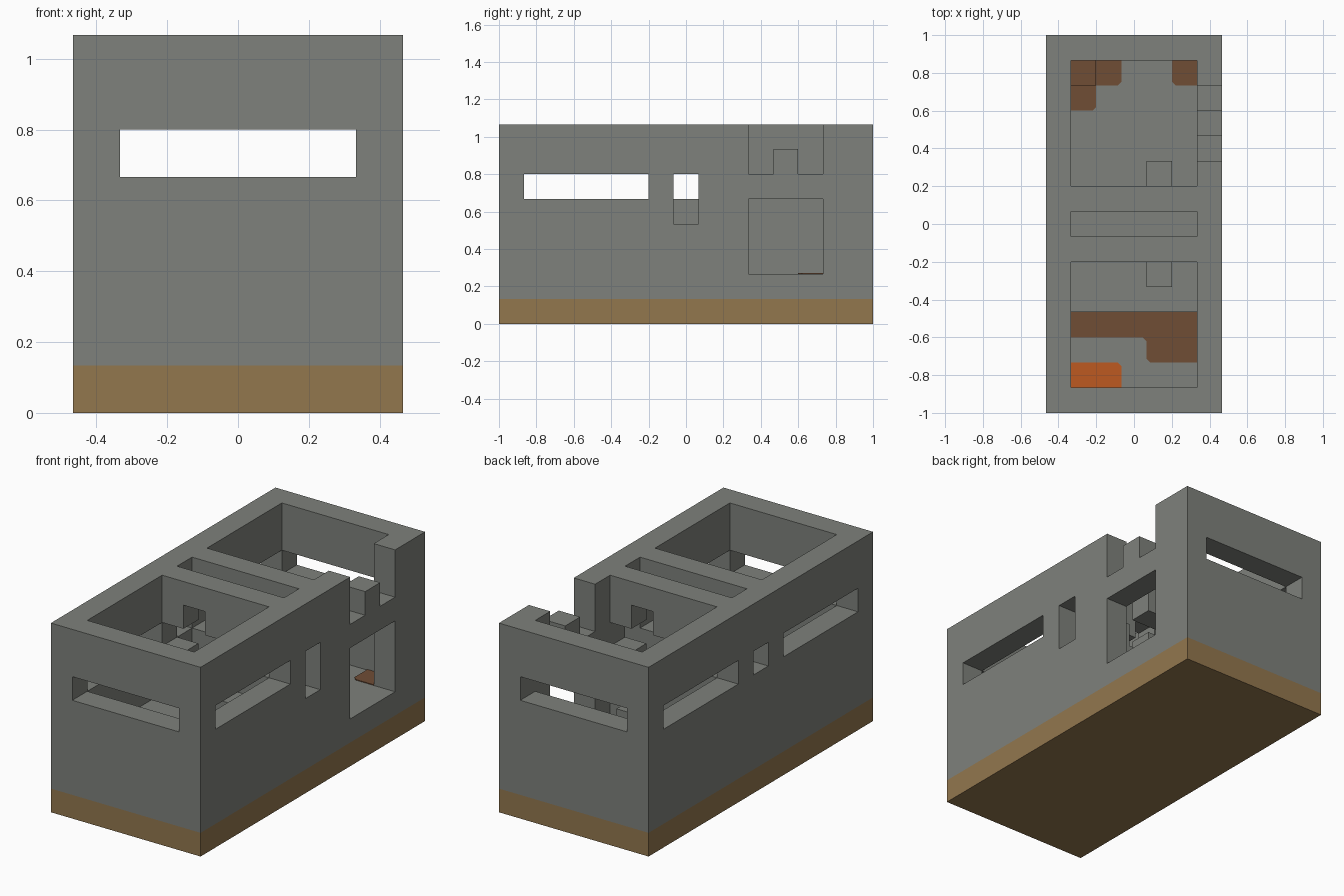
import bpy
import bmesh
from itertools import product
from mathutils import Vector

cube = bpy.data.objects.get("Cube")
if cube:
    bpy.data.objects.remove(cube, do_unlink=True)

U = 2 / 15            # one building block
W, D, H = 7, 15, 8    # size in blocks


def material(name, rgb):
    m = bpy.data.materials.new(name)
    m.use_nodes = True
    m.diffuse_color = (*rgb, 1)
    m.node_tree.nodes["Principled BSDF"].inputs["Base Color"].default_value = (*rgb, 1)
    return m


stone = material("grey stone", (0.21, 0.22, 0.20))
earth = material("tan earth", (0.29, 0.184, 0.076))
wood = material("brown wood", (0.162, 0.074, 0.036))
ember = material("orange", (0.515, 0.102, 0.015))


def place(x, y, z):
    return Vector(((x - W / 2) * U, (y - D / 2) * U, z * U))


def make_object(name, bm, mats):
    bmesh.ops.recalc_face_normals(bm, faces=bm.faces)
    mesh = bpy.data.meshes.new(name)
    bm.to_mesh(mesh)
    bm.free()
    for m in mats:
        mesh.materials.append(m)
    obj = bpy.data.objects.new(name, mesh)
    bpy.context.collection.objects.link(obj)
    return obj


def block(x, y, z):
    """All cells of a box given as (low, high) ranges."""
    return set(product(range(*x), range(*y), range(*z)))


def build_cells(name, cells, mats, pick=lambda z: 0):
    """Skin a set of cells with only its outer faces."""
    bm = bmesh.new()
    verts = {}

    def vert(p):
        if p not in verts:
            verts[p] = bm.verts.new(place(*p))
        return verts[p]

    for c in cells:
        for axis, side in product(range(3), (0, 1)):
            near = list(c)
            near[axis] += 2 * side - 1
            if tuple(near) in cells:
                continue
            corners = []
            for a, b in ((0, 0), (1, 0), (1, 1), (0, 1)):
                p = list(c)
                p[axis] += side
                p[(axis + 1) % 3] += a
                p[(axis + 2) % 3] += b
                corners.append(vert(tuple(p)))
            face = bm.faces.new(corners if side else corners[::-1])
            face.material_index = pick(c[2])
    # Outward winding is already set above
    mesh = bpy.data.meshes.new(name)
    bm.to_mesh(mesh)
    bm.free()
    for m in mats:
        mesh.materials.append(m)
    obj = bpy.data.objects.new(name, mesh)
    bpy.context.collection.objects.link(obj)
    return obj


def patch(name, outline, z, mat):
    """Thin floor plate from an outline in blocks."""
    bm = bmesh.new()
    face = bm.faces.new([bm.verts.new(place(x, y, z)) for x, y in outline])
    top = bmesh.ops.extrude_face_region(bm, geom=[face])["geom"]
    for v in top:
        if isinstance(v, bmesh.types.BMVert):
            v.co.z += 0.004
    return make_object(name, bm, [mat])


inside = (1, 6)
front, middle, back = (1, 6), (7, 8), (9, 14)
slit = (5, 6)

shell = block((0, W), (0, D), (0, H))

# Rooms open to the sky
shell -= block(inside, front, (2, H))
shell -= block(inside, middle, (4, H))
shell -= block(inside, back, (2, H))

# Viewing slit running through end walls and both partitions
shell -= block(inside, (0, D), slit)

# Side slits
shell -= block((0, W), front, slit)
shell -= block((0, W), middle, slit)
shell -= block((0, 1), back, slit)
shell -= block((6, W), middle, (4, 6))

# Inner doorways
shell -= block((2, 3), (6, 7), (4, 7))
shell -= block((4, 5), (8, 9), (4, 7))

# Outer door and broken parapet above it
shell -= block((6, W), (10, 13), (2, 5))
shell -= block((6, W), (10, 13), (6, H))
shell |= block((6, W), (11, 12), (6, 7))

# Raised walkway and steps
shell |= block(inside, (4, 6), (2, 3))
shell |= block((4, 5), (5, 6), (3, 4))
shell |= block((4, 5), (9, 10), (2, 3))

build_cells("bunker_shell", shell, [stone, earth], lambda z: int(z < 1))

# Corner crate
build_cells("corner_crate", block((1, 2), (13, 14), (2, 3)), [wood])

# Coloured floor patches with clipped corners
k = 0.15
patch("back_left_floor_patch",
      [(5 + k, 13), (6, 13), (6, 14), (5, 14), (5, 13 + k)], 2, wood)
patch("back_right_floor_patch",
      [(1, 12), (2 - k, 12), (2, 12 + k), (2, 13), (3 - k, 13),
       (3, 13 + k), (3, 14), (1, 14)], 2, wood)
patch("front_floor_patch",
      [(1, 3), (4 - k, 3), (4, 3 - k), (4, 2 + k), (4 + k, 2),
       (6, 2), (6, 4), (1, 4)], 2, wood)
patch("ember_floor_patch",
      [(1, 1), (3, 1), (3, 2 - k), (3 - k, 2), (1, 2)], 2, ember)
